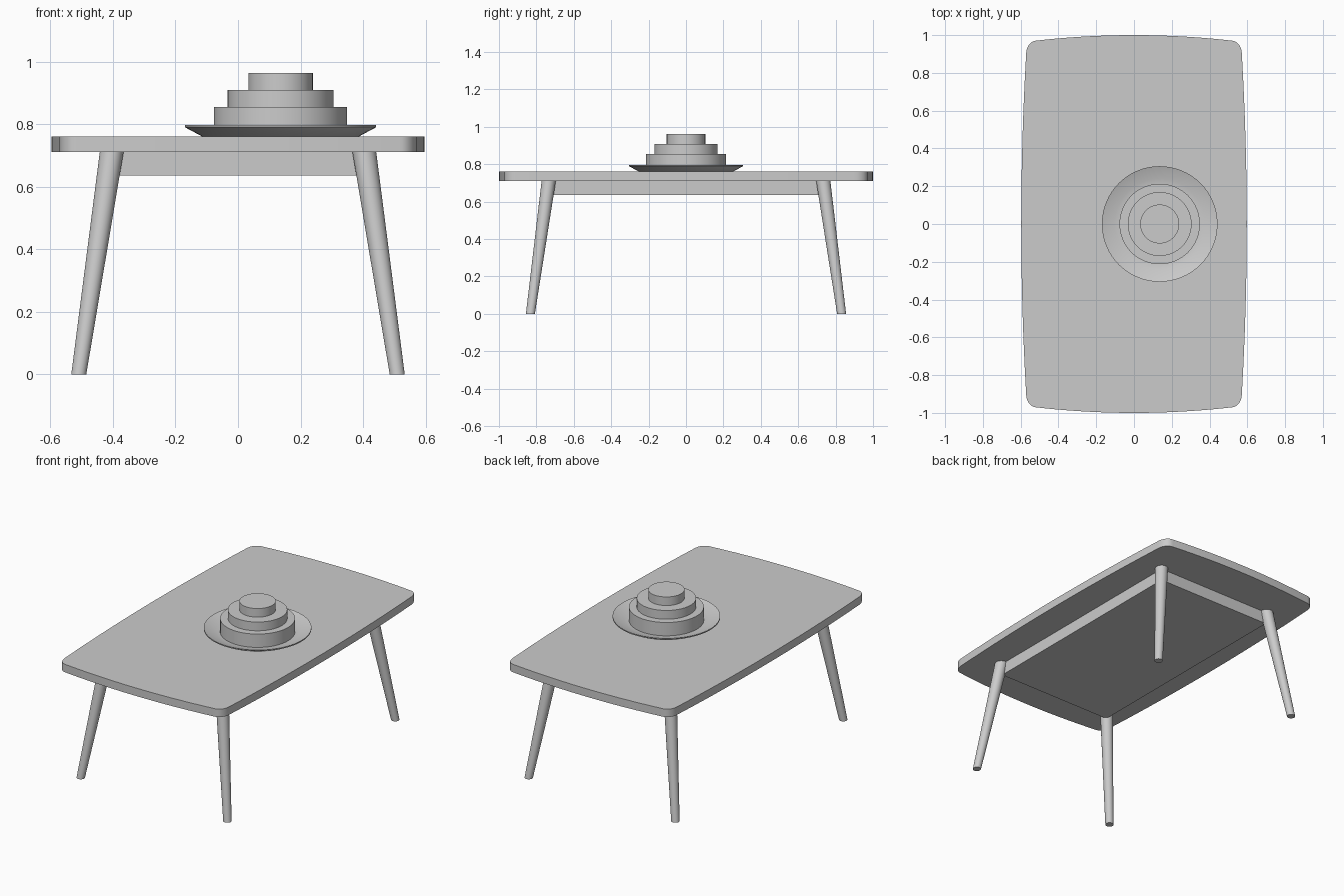
import bpy, bmesh, math

if "Cube" in bpy.data.objects:
    bpy.data.objects.remove(bpy.data.objects["Cube"])


def finish(name, bm):
    bmesh.ops.recalc_face_normals(bm, faces=bm.faces)
    me = bpy.data.meshes.new(name)
    bm.to_mesh(me)
    bm.free()
    ob = bpy.data.objects.new(name, me)
    bpy.context.collection.objects.link(ob)
    bpy.ops.object.select_all(action='DESELECT')
    ob.select_set(True)
    bpy.context.view_layer.objects.active = ob
    bpy.ops.object.shade_smooth_by_angle(angle=math.radians(30))
    return ob


def loft(name, rings):
    """Skin equal-length rings of points and cap both ends."""
    bm = bmesh.new()
    loops = [[bm.verts.new(p) for p in ring] for ring in rings]
    n = len(loops[0])
    for a, b in zip(loops, loops[1:]):
        for i in range(n):
            j = (i + 1) % n
            bm.faces.new((a[i], a[j], b[j], b[i]))
    bm.faces.new(loops[0][::-1])
    bm.faces.new(loops[-1])
    return finish(name, bm)


def circle(x, y, z, r, n):
    return [(x + r * math.cos(2 * math.pi * i / n),
             y + r * math.sin(2 * math.pi * i / n), z) for i in range(n)]


# Table top: gently bowed sides with rounded corners
HX, HY = 0.597, 1.0
CX, CY = 0.516, 0.90          # corner arc centre
EX, EY = 0.571, 0.971         # where the bowed sides meet the corner arcs
quarter = []
for i in range(7):            # long side, from the middle to the corner
    t = i / 6
    quarter.append((HX - (HX - EX) * t * t, CY * t))
for i in range(1, 8):         # rounded corner
    a = math.pi / 2 * i / 8
    quarter.append((CX + (EX - CX) * math.cos(a), CY + (EY - CY) * math.sin(a)))
for i in range(6, -1, -1):    # short side, from the corner to the middle
    t = i / 6
    quarter.append((CX * t, HY - (HY - EY) * t * t))
half = quarter + [(-x, y) for x, y in quarter[-2::-1]]
outline = half + [(x, -y) for x, y in half[-2:0:-1]]
loft("table_top", [[(x, y, z) for x, y in outline] for z in (0.71, 0.76)])

# Solid apron block beneath the top
ax, ay = 0.40, 0.73
loft("apron", [[(-ax, -ay, z), (ax, -ay, z), (ax, ay, z), (-ax, ay, z)]
               for z in (0.635, 0.71)])

# Four splayed, tapered legs with level ends
for sx, side in ((-1, "left"), (1, "right")):
    for sy, end in ((-1, "front"), (1, "back")):
        loft(f"{end}_{side}_leg", [circle(sx * 0.509, sy * 0.832, 0, 0.024, 32),
                                   circle(sx * 0.404, sy * 0.734, 0.71, 0.038, 32)])

# Plate: flat base, flared rim, shallow dished inside
PX = 0.136
plate = [(0.25, 0.76), (0.306, 0.79), (0.306, 0.797), (0.24, 0.773), (0.20, 0.769)]
loft("plate", [circle(PX, 0, z, r, 64) for r, z in plate])

# Three stacked cake tiers
tiers = [("lower", 0.213, 0.769, 0.854),
         ("middle", 0.169, 0.854, 0.909),
         ("upper", 0.103, 0.909, 0.963)]
for label, r, z0, z1 in tiers:
    loft(f"{label}_cake_tier", [circle(PX, 0, z0, r, 64), circle(PX, 0, z1, r, 64)])
